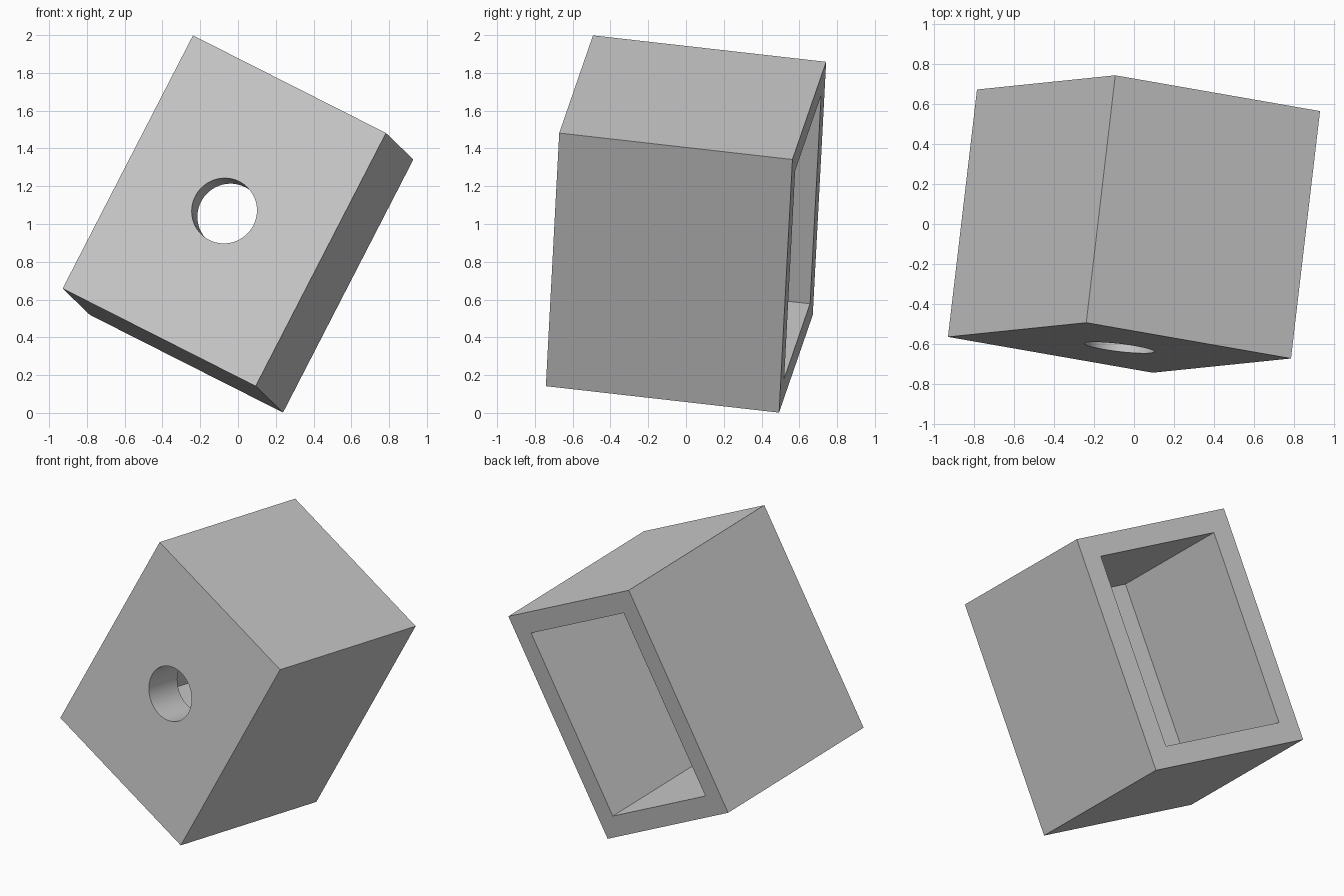
import bpy
from mathutils import Matrix, Vector

default = bpy.data.objects.get("Cube")
if default:
    bpy.data.objects.remove(default, do_unlink=True)

WIDTH, DEPTH, HEIGHT = 1.159, 1.251, 1.509
WALL, FRONT_WALL = 0.134, 0.262
HOLE_RADIUS = 0.174

grey = bpy.data.materials.new("plain grey")
grey.use_nodes = True
colour = (0.6, 0.6, 0.6, 1)
grey.diffuse_color = colour
grey.node_tree.nodes["Principled BSDF"].inputs["Base Color"].default_value = colour


def block(name, size, location=(0, 0, 0)):
    bpy.ops.mesh.primitive_cube_add(size=1, location=location)
    obj = bpy.context.object
    obj.name = name
    obj.scale = size
    bpy.ops.object.transform_apply(location=False, rotation=False, scale=True)
    obj.data.materials.append(grey)
    return obj


def cut(target, cutter):
    mod = target.modifiers.new("cut", "BOOLEAN")
    mod.operation = "DIFFERENCE"
    mod.solver = "EXACT"
    mod.object = cutter
    cutter.hide_render = True
    bpy.ops.object.select_all(action="DESELECT")
    bpy.context.view_layer.objects.active = target
    target.select_set(True)
    bpy.ops.object.modifier_apply(modifier=mod.name)
    bpy.data.objects.remove(cutter, do_unlink=True)


# Solid housing, built upright
housing = block("housing", (WIDTH, DEPTH, HEIGHT))

# Deep rectangular cavity open at the back
cut(housing, block("cavity_cutter",
                   (WIDTH - 2 * WALL, DEPTH, HEIGHT - 2 * WALL),
                   (0, FRONT_WALL, 0)))

# Round hole through the thick front wall
bpy.ops.mesh.primitive_cylinder_add(vertices=64, radius=HOLE_RADIUS, depth=DEPTH / 2,
                                    location=(0, -DEPTH / 2, 0),
                                    rotation=Matrix.Rotation(1.5707963, 3, "X").to_euler())
hole = bpy.context.object
hole.name = "hole_cutter"
hole.data.materials.append(grey)
cut(housing, hole)
bpy.ops.object.shade_smooth_by_angle()

# Tilt the finished housing so that it stands on one corner
back = Vector((0.145, 1.235, -0.14)).normalized()
up = Vector((0.69, 0.07, 1.34))
up = (up - back * up.dot(back)).normalized()
side = back.cross(up)
tilt = Matrix((side, back, up)).transposed().to_4x4()
housing.data.transform(Matrix.Translation((0, 0, 1)) @ tilt)
housing.data.update()
